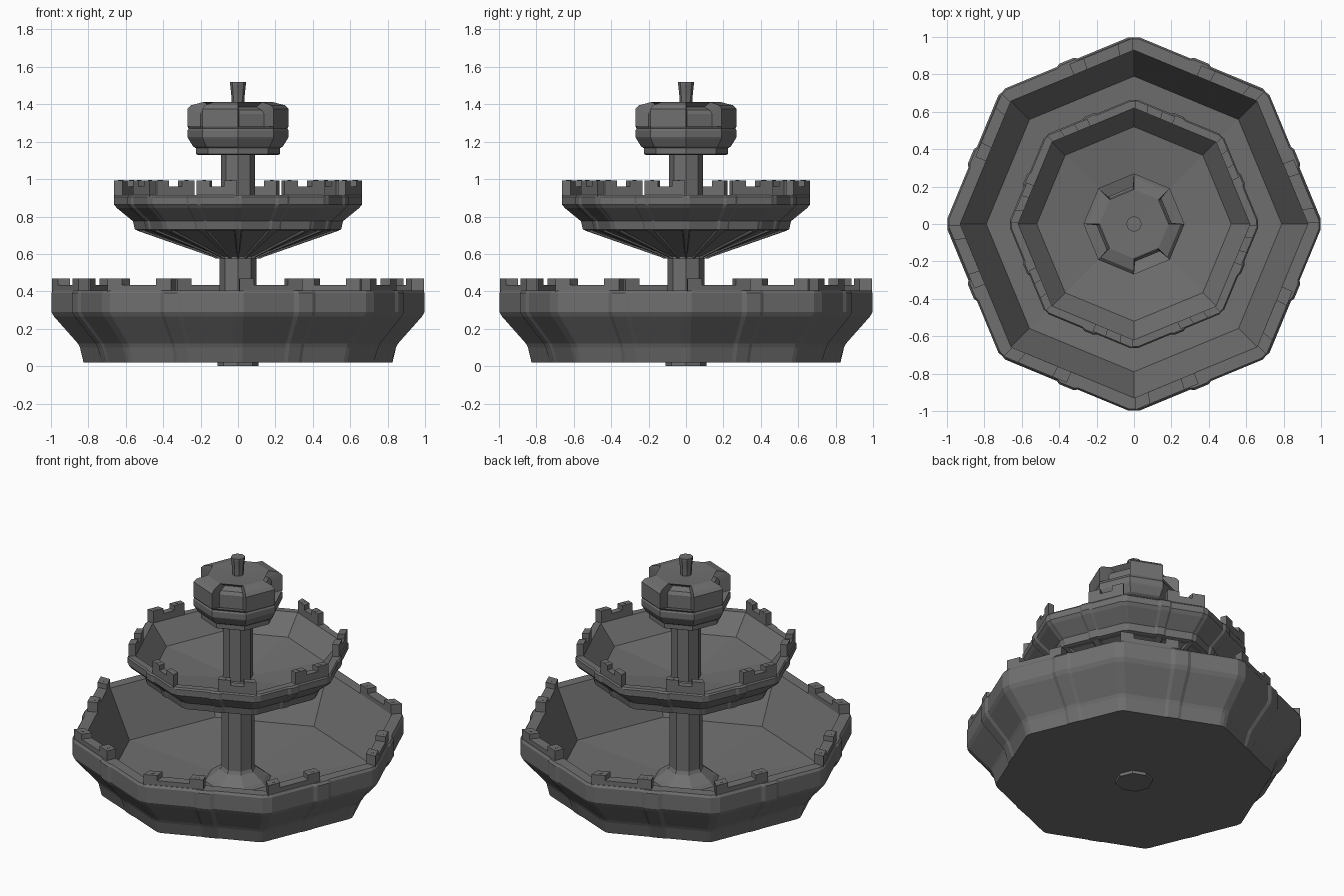
import bpy, bmesh, math
from mathutils import Vector

cube = bpy.data.objects.get("Cube")
if cube:
    bpy.data.objects.remove(cube)

stone = bpy.data.materials.new("grey stone")
stone.use_nodes = True
grey = (0.16, 0.16, 0.16, 1)
stone.diffuse_color = grey
stone.node_tree.nodes["Principled BSDF"].inputs["Base Color"].default_value = grey

SIDE = math.radians(45)
# Each pattern lists positions along a side and how far each point sinks (+) or stands out (-)
PLAIN = [(0, 0)]
BANDED = [(0, 1), (.04, 0), (.42, 0), (.45, -1), (.55, -1), (.58, 0), (.96, 0)]
FLUTED = [(0, 0), (.04, 0), (.06, 1), (.43, 1), (.45, 0), (.55, 0), (.57, 1), (.94, 1), (.96, 0)]


def on_side(side, t, r):
    a = Vector((math.cos(side * SIDE), math.sin(side * SIDE), 0))
    b = Vector((math.cos((side + 1) * SIDE), math.sin((side + 1) * SIDE), 0))
    return a.lerp(b, t) * r


def finish(name, bm):
    bmesh.ops.recalc_face_normals(bm, faces=bm.faces)
    mesh = bpy.data.meshes.new(name)
    bm.to_mesh(mesh)
    bm.free()
    mesh.materials.append(stone)
    obj = bpy.data.objects.new(name, mesh)
    bpy.context.collection.objects.link(obj)
    return obj


def octagon_shell(bm, profile, pattern=PLAIN):
    """Sweep (radius, height, relief) points round an octagon; cap both ends."""
    rings = []
    for r, z, relief in profile:
        ring = []
        for side in range(8):
            for t, sunk in pattern:
                p = on_side(side, t, r - relief * sunk)
                ring.append(bm.verts.new((p.x, p.y, z)))
        rings.append(ring)
    n = len(rings[0])
    for low, high in zip(rings, rings[1:]):
        for i in range(n):
            j = (i + 1) % n
            bm.faces.new((low[i], low[j], high[j], high[i]))
    bm.faces.new(rings[0])
    bm.faces.new(rings[-1])


def part(name, profile, pattern=PLAIN):
    bm = bmesh.new()
    octagon_shell(bm, profile, pattern)
    return finish(name, bm)


def block(bm, side, t0, t1, r0, r1, z0, z1):
    verts = []
    for z in (z0, z1):
        for t, r in ((t0, r0), (t1, r0), (t1, r1), (t0, r1)):
            p = on_side(side, t, r)
            verts.append(bm.verts.new((p.x, p.y, z)))
    for f in ((3, 2, 1, 0), (4, 5, 6, 7), (0, 1, 5, 4), (1, 2, 6, 5), (2, 3, 7, 6), (3, 0, 4, 7)):
        bm.faces.new([verts[i] for i in f])


def battlements(name, start, end, width, r0, r1, rim, wall, top):
    """A low wall with a merlon and small stud at each end, on half of every side."""
    bm = bmesh.new()
    mid = (r0 + r1) / 2
    for side in range(8):
        block(bm, side, start, end, r0, r1, rim - .01, wall)
        for t in (start, end - width):
            block(bm, side, t, t + width, r0, r1, wall - .01, top)
            c = t + width / 2
            block(bm, side, c - .014, c + .014, mid - .012, mid + .012, top - .005, top + .001)
    return finish(name, bm)


# Lower basin and its rim
part("lower_basin", [
    (.83, .02, .004), (.855, .10, .01), (.865, .12, .01), (.995, .265, .012), (1.01, .29, .012),
    (1.01, .39, .012), (1, .405, .01), (.93, .405, 0), (.79, .10, 0), (.2, .06, 0)], BANDED)
battlements("lower_battlements", .01, .49, .11, .93, .997, .405, .435, .468)
part("foot_plate", [(.11, 0, 0), (.11, .03, 0)])

# Lower column with flared base
part("lower_column", [(.21, .05, 0), (.18, .08, 0), (.11, .13, 0), (.1, .15, 0), (.1, .60, 0)])

# Middle bowl over a ribbed underside
part("bowl_underside", [(.12, .575, .01), (.14, .585, .03), (.54, .725, .03), (.54, .735, .03)], FLUTED)
part("middle_bowl", [
    (.54, .725, .004), (.558, .73, .008), (.568, .775, .01), (.655, .845, .01), (.672, .865, .01),
    (.672, .905, .01), (.664, .915, .008), (.62, .915, 0), (.52, .79, 0), (.08, .73, 0)], BANDED)
battlements("middle_battlements", .53, .99, .15, .62, .665, .915, .96, .993)

# Upper column
part("upper_column", [(.09, .70, 0), (.09, 1.15, 0)])

# Top bulb: alternate sides of the shoulder open into spout alcoves
bm = bmesh.new()
octagon_shell(bm, [
    (.215, 1.13, 0), (.225, 1.135, 0), (.225, 1.165, 0), (.24, 1.175, 0), (.265, 1.215, 0),
    (.27, 1.225, 0), (.27, 1.26, 0), (.264, 1.27, 0), (.27, 1.28, 0), (.27, 1.375, 0),
    (.25, 1.395, 0), (.185, 1.412, 0), (.03, 1.405, 0)])
bmesh.ops.recalc_face_normals(bm, faces=bm.faces)
alcoves = []
for f in bm.faces:
    c = f.calc_center_median()
    turn = round(math.atan2(c.y, c.x) / SIDE - .5)
    if c.z > 1.29 and .18 < c.xy.length and turn % 2 == 0:
        alcoves.append(f)
bmesh.ops.inset_region(bm, faces=alcoves, thickness=.008, use_even_offset=True)
for v in {v for f in alcoves for v in f.verts}:
    v.co = Vector((v.co.x * .75, v.co.y * .75, v.co.z - .025))
finish("top_bulb", bm)

# Finial spout
part("finial", [(.034, 1.40, 0), (.036, 1.45, 0), (.042, 1.505, 0), (.042, 1.52, 0)])
